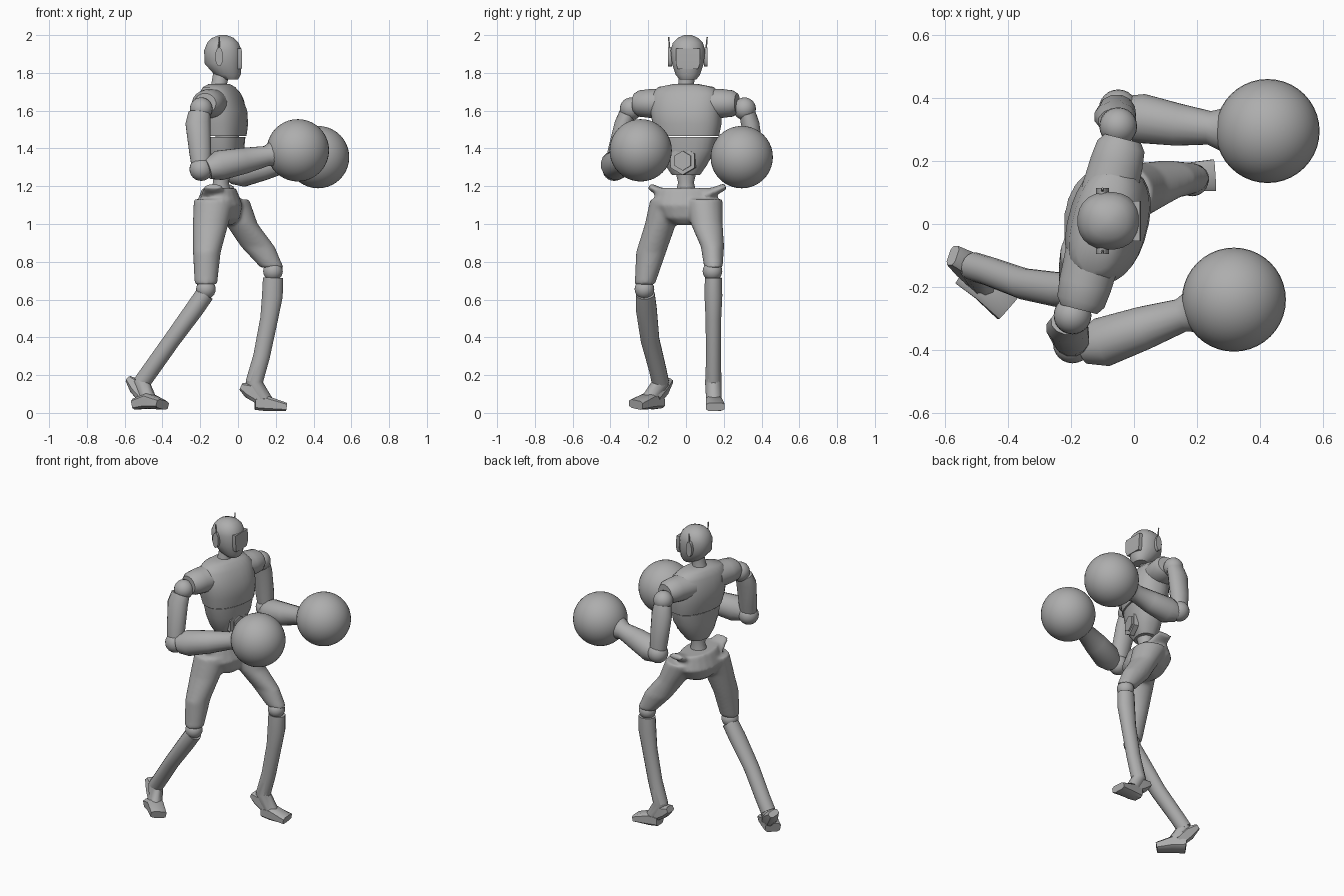
import bpy, math
from mathutils import Vector

cube = bpy.data.objects.get("Cube")
if cube:
    bpy.data.objects.remove(cube)

grey = bpy.data.materials.new("plain grey")
grey.use_nodes = True
COLOUR = (0.42, 0.42, 0.42, 1)
grey.diffuse_color = COLOUR
grey.node_tree.nodes["Principled BSDF"].inputs["Base Color"].default_value = COLOUR

Z = Vector((0, 0, 1))
Y = Vector((0, 1, 0))
ACROSS = Vector((0.25, 0.97, 0)).normalized()  # shoulder line of the turned torso


def shade(ob, angle=40):
    bpy.ops.object.select_all(action="DESELECT")
    ob.select_set(True)
    bpy.context.view_layer.objects.active = ob
    bpy.ops.object.shade_smooth_by_angle(angle=math.radians(angle))


def finish(ob, name):
    ob.name = name
    ob.data.materials.append(grey)
    shade(ob)
    return ob


def loft(name, rings, side=Y, axis=None, n=20, square=1.0):
    """Skin rings of (x, y, z, half width along side, half depth)."""
    pts = [Vector(r[:3]) for r in rings]
    verts, faces = [], []
    for i, r in enumerate(rings):
        t = axis or (pts[min(i + 1, len(pts) - 1)] - pts[max(i - 1, 0)]).normalized()
        u = (side - t * side.dot(t)).normalized()
        v = t.cross(u)
        for k in range(n):
            a = 2 * math.pi * (k + 0.5) / n
            c, s = math.cos(a), math.sin(a)
            verts.append(pts[i] + u * math.copysign(abs(c) ** square, c) * r[3]
                         + v * math.copysign(abs(s) ** square, s) * r[-1])
    for i in range(len(rings) - 1):
        for k in range(n):
            m = (k + 1) % n
            faces.append((i * n + k, i * n + m, (i + 1) * n + m, (i + 1) * n + k))
    faces.append(tuple(reversed(range(n))))
    faces.append(tuple(range(len(verts) - n, len(verts))))
    me = bpy.data.meshes.new(name)
    me.from_pydata(verts, [], faces)
    ob = bpy.data.objects.new(name, me)
    bpy.context.collection.objects.link(ob)
    return finish(ob, name)


def ball(name, loc, r, scale=(1, 1, 1), seg=24):
    bpy.ops.mesh.primitive_uv_sphere_add(segments=seg, ring_count=seg // 2, radius=r, location=loc)
    ob = bpy.context.object
    ob.scale = scale
    return finish(ob, name)


def drum(name, loc, r, depth, rot, scale=(1, 1, 1), n=16):
    bpy.ops.mesh.primitive_cylinder_add(vertices=n, radius=r, depth=depth, location=loc, rotation=rot)
    ob = bpy.context.object
    ob.scale = scale
    return finish(ob, name)


# Head, visor, ears and neck
loft("head", [(-.04, .01, 1.765, .045, .04), (-.055, .01, 1.79, .065, .07),
              (-.08, .01, 1.85, .085, .098), (-.08, .01, 1.92, .092, .1),
              (-.08, .01, 1.96, .08, .083), (-.08, .01, 1.985, .055, .058),
              (-.08, .01, 2.0, .02, .02)], axis=Z, n=24, square=.9)
loft("visor", [(.008, .01, 1.82, .055, .012), (.01, .01, 1.85, .066, .012),
               (.008, .01, 1.93, .066, .012)], axis=Z, n=4, square=.1)
for s, label in ((1, "left"), (-1, "right")):
    drum(label + "_ear", (-.1, .01 + s * .095, 1.885), .05, .02, (math.pi / 2, 0, 0), (.42, 1, 1))
    loft(label + "_antenna", [(-.1, .01 + s * .096, 1.92, .005, .005),
                              (-.1, .01 + s * .102, 1.99, .004, .004)], n=6)
loft("neck", [(-.1, 0, 1.7, .055, .055), (-.1, 0, 1.74, .042, .042), (-.085, .01, 1.81, .045, .045)], axis=Z)

# Torso, turned so the left shoulder leads
loft("chest", [(-.1, 0, 1.74, .07, .055), (-.1, 0, 1.725, .15, .075), (-.095, 0, 1.69, .185, .1),
               (-.085, 0, 1.6, .19, .125), (-.08, .005, 1.53, .185, .125), (-.075, .005, 1.465, .172, .112)],
     side=ACROSS, axis=Z, n=28, square=.85)
loft("abdomen", [(-.075, .005, 1.46, .165, .106), (-.075, .005, 1.39, .15, .1),
                 (-.08, 0, 1.31, .11, .085), (-.085, 0, 1.26, .075, .06)],
     side=ACROSS, axis=Z, n=24, square=.85)
loft("waist", [(-.085, 0, 1.29, .06, .05), (-.09, 0, 1.22, .042, .042), (-.095, 0, 1.15, .06, .06)], axis=Z)
for r, x in ((.075, .005), (.052, .014)):
    drum("belly_hexagon", (x, -.015, 1.335), r, .03, (math.pi / 2, 0, math.pi / 2 - .25), n=6)

# Shoulders
for s, label in ((1, "left"), (-1, "right")):
    rings = []
    for d, r in ((.1, .09), (.2, .085), (.255, .078), (.28, .06)):
        p = Vector((-.105, 0, 1.638)) + ACROSS * d * s
        rings.append((*p, r * .9, r))
    loft(label + "_shoulder", rings, side=Z, axis=ACROSS * s)

# Arms and gloves
ARMS = {
    "right": ((-.195, -.29, 1.61), [(-.205, -.31, 1.585, .045, .06), (-.212, -.33, 1.53, .05, .068),
              (-.2, -.365, 1.38, .052, .06), (-.195, -.38, 1.29, .045, .05)],
              [(-.16, -.39, 1.29, .055), (-.1, -.375, 1.31, .08), (.03, -.33, 1.335, .07),
               (.15, -.29, 1.36, .054), (.19, -.277, 1.37, .07)], (.317, -.24, 1.39)),
    "left": ((-.05, .31, 1.61), [(-.055, .325, 1.585, .045, .06), (-.06, .34, 1.53, .05, .068),
             (-.055, .36, 1.38, .052, .06), (-.05, .365, 1.28, .045, .05)],
             [(-.04, .355, 1.265, .055), (.02, .335, 1.275, .08), (.14, .315, 1.3, .068),
              (.24, .305, 1.322, .054), (.285, .3, 1.332, .07)], (.424, .295, 1.354)),
}
for label, (shoulder, upper, fore, glove) in ARMS.items():
    ball(label + "_shoulder_ball", shoulder, .06)
    loft(label + "_upper_arm", upper, n=12)
    ball(label + "_elbow", upper[-1][:3], .062)
    loft(label + "_forearm", fore, side=Z, n=16)
    ball(label + "_glove", glove, .165, seg=40)

# Pelvis and thighs, fused into one smooth skin
hips = loft("hips", [(-.1, 0, 1.19, .155, .09), (-.1, 0, 1.1, .18, .125),
                     (-.09, 0, 1.03, .13, .1), (-.085, 0, .995, .06, .06)], axis=-Z)
parts = [
    loft("right_thigh", [(-.125, -.09, 1.13, .1, .11), (-.145, -.135, 1.0, .083, .095),
                         (-.165, -.185, .85, .08, .074), (-.17, -.218, .68, .054, .06)], axis=-Z),
    loft("left_thigh", [(-.05, .095, 1.13, .1, .11), (.02, .11, 1.0, .085, .085),
                        (.105, .14, .88, .062, .09), (.18, .145, .77, .05, .062)], axis=-Z),
    loft("right_hip_lug", [(-.13, -.1, 1.15, .03, .07), (-.13, -.195, 1.2, .018, .05)], side=Z, n=10),
    loft("left_hip_lug", [(-.07, .1, 1.15, .03, .07), (-.07, .21, 1.2, .018, .05)], side=Z, n=10),
]
bpy.ops.object.select_all(action="DESELECT")
for ob in parts + [hips]:
    ob.select_set(True)
bpy.context.view_layer.objects.active = hips
bpy.ops.object.join()
remesh = hips.modifiers.new("fuse", "REMESH")
remesh.mode = "VOXEL"
remesh.voxel_size = .01
remesh.use_smooth_shade = True
soft = hips.modifiers.new("soften", "SMOOTH")
soft.factor, soft.iterations = .5, 8

# Knees, shins and feet
LEGS = {
    "right": ((-.17, -.22, .655),
              [(-.175, -.215, .63, .05), (-.23, -.21, .55, .056, .05), (-.35, -.19, .385, .05, .046),
               (-.46, -.15, .23, .046), (-.51, -.135, .16, .046)],
              [(-.575, -.1, .175, .035, .02), (-.53, -.13, .13, .042, .045), (-.49, -.17, .08, .04, .04)],
              [(-.535, -.15, .05, .05, .03), (-.47, -.2, .062, .05, .042), (-.4, -.265, .044, .05, .024)]),
    "left": ((.185, .14, .75),
             [(.185, .145, .715, .046, .054), (.182, .145, .62, .048, .056), (.165, .145, .5, .042, .048),
              (.125, .145, .3, .04, .045), (.085, .145, .16, .042, .046)],
             [(.015, .145, .14, .035, .02), (.06, .145, .12, .04, .045), (.12, .145, .08, .04, .04)],
             [(.09, .145, .05, .04, .035), (.15, .148, .05, .045, .042), (.255, .155, .032, .052, .022)]),
}
for label, (knee, shin, heel, foot) in LEGS.items():
    ball(label + "_knee", knee, .052)
    loft(label + "_shin", shin, n=16)
    loft(label + "_instep", [(*shin[-2][:3], .04), (*shin[-1][:3], .046), (*foot[1][:3], .042)], n=10)
    loft(label + "_heel", heel, n=8, square=.6)
    loft(label + "_foot", foot, n=8, square=.5)
